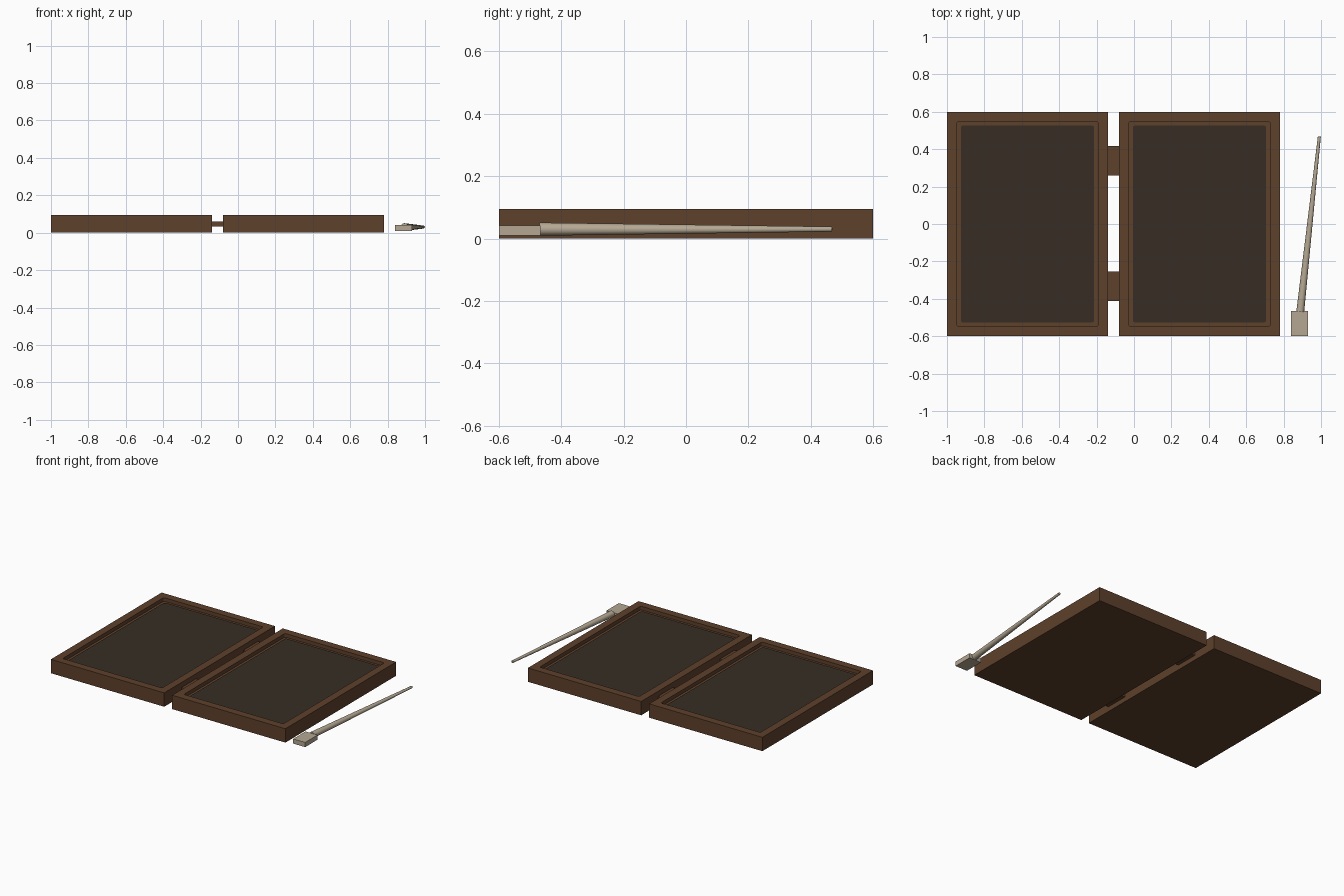
import bpy, bmesh
from mathutils import Vector

if "Cube" in bpy.data.objects:
    bpy.data.objects.remove(bpy.data.objects["Cube"])


def material(name, color):
    m = bpy.data.materials.new(name)
    m.diffuse_color = (*color, 1)
    m.use_nodes = True
    m.node_tree.nodes["Principled BSDF"].inputs["Base Color"].default_value = m.diffuse_color
    return m


WOOD = material("brown wood", (0.112, 0.052, 0.025))
WAX = material("dark wax", (0.038, 0.027, 0.017))
BONE = material("pale bone", (0.46, 0.39, 0.29))


def add_object(name, bm, mat):
    bmesh.ops.recalc_face_normals(bm, faces=bm.faces)
    me = bpy.data.meshes.new(name)
    bm.to_mesh(me)
    bm.free()
    me.materials.append(mat)
    ob = bpy.data.objects.new(name, me)
    bpy.context.collection.objects.link(ob)
    return ob


def box_bm(lo, hi):
    bm = bmesh.new()
    bmesh.ops.create_cube(bm, size=1)
    for v in bm.verts:
        v.co = Vector([(l + h) / 2 + c * (h - l) for l, h, c in zip(lo, hi, v.co)])
    return bm


# Two wooden leaves with a recess, each filled with wax
BORDER, TOP, FLOOR = 0.074, 0.095, 0.07
for side, x0, x1 in (("left", -1.0, -0.14), ("right", -0.08, 0.78)):
    bm = box_bm((x0, -0.6, 0), (x1, 0.6, TOP))
    bm.normal_update()
    top = max(bm.faces, key=lambda f: f.normal.z)
    bmesh.ops.inset_region(bm, faces=[top], thickness=BORDER)
    walls = bmesh.ops.extrude_discrete_faces(bm, faces=[top])["faces"]
    bmesh.ops.translate(bm, verts=walls[0].verts, vec=(0, 0, FLOOR - TOP))
    # slightly rounded recess corners
    corners = [e for e in bm.edges
               if {round(v.co.z, 4) for v in e.verts} == {FLOOR, TOP}]
    bmesh.ops.bevel(bm, geom=corners, offset=0.01, segments=3, profile=0.5,
                    affect='EDGES')
    add_object(side + "_wooden_leaf", bm, WOOD)

    wax = box_bm((x0 + BORDER, -0.6 + BORDER, FLOOR - 0.01),
                 (x1 - BORDER, 0.6 - BORDER, FLOOR + 0.005))
    upright = [e for e in wax.edges
               if abs(e.verts[0].co.z - e.verts[1].co.z) > 0.001]
    bmesh.ops.bevel(wax, geom=upright, offset=0.01, segments=3, profile=0.5,
                    affect='EDGES')
    add_object(side + "_wax_panel", wax, WAX)

# Hinge straps joining the leaves
for name, y in (("back", 0.337), ("front", -0.333)):
    add_object(name + "_hinge_strap",
               box_bm((-0.145, y - 0.079, 0.033), (-0.075, y + 0.079, 0.06)), WOOD)

# Stylus: flat eraser and tapering shaft
add_object("stylus_eraser", box_bm((0.839, -0.6, 0.009), (0.93, -0.466, 0.041)), BONE)

start, end = Vector((0.889, -0.468, 0.03)), Vector((0.991, 0.468, 0.03))
axis = end - start
bm = bmesh.new()
bmesh.ops.create_cone(bm, cap_ends=True, segments=12, radius1=0.021,
                      radius2=0.008, depth=axis.length)
shaft = add_object("stylus_shaft", bm, BONE)
shaft.location = (start + end) / 2
shaft.rotation_euler = axis.to_track_quat('Z', 'Y').to_euler()
bpy.context.view_layer.objects.active = shaft
shaft.select_set(True)
bpy.ops.object.shade_smooth_by_angle()
